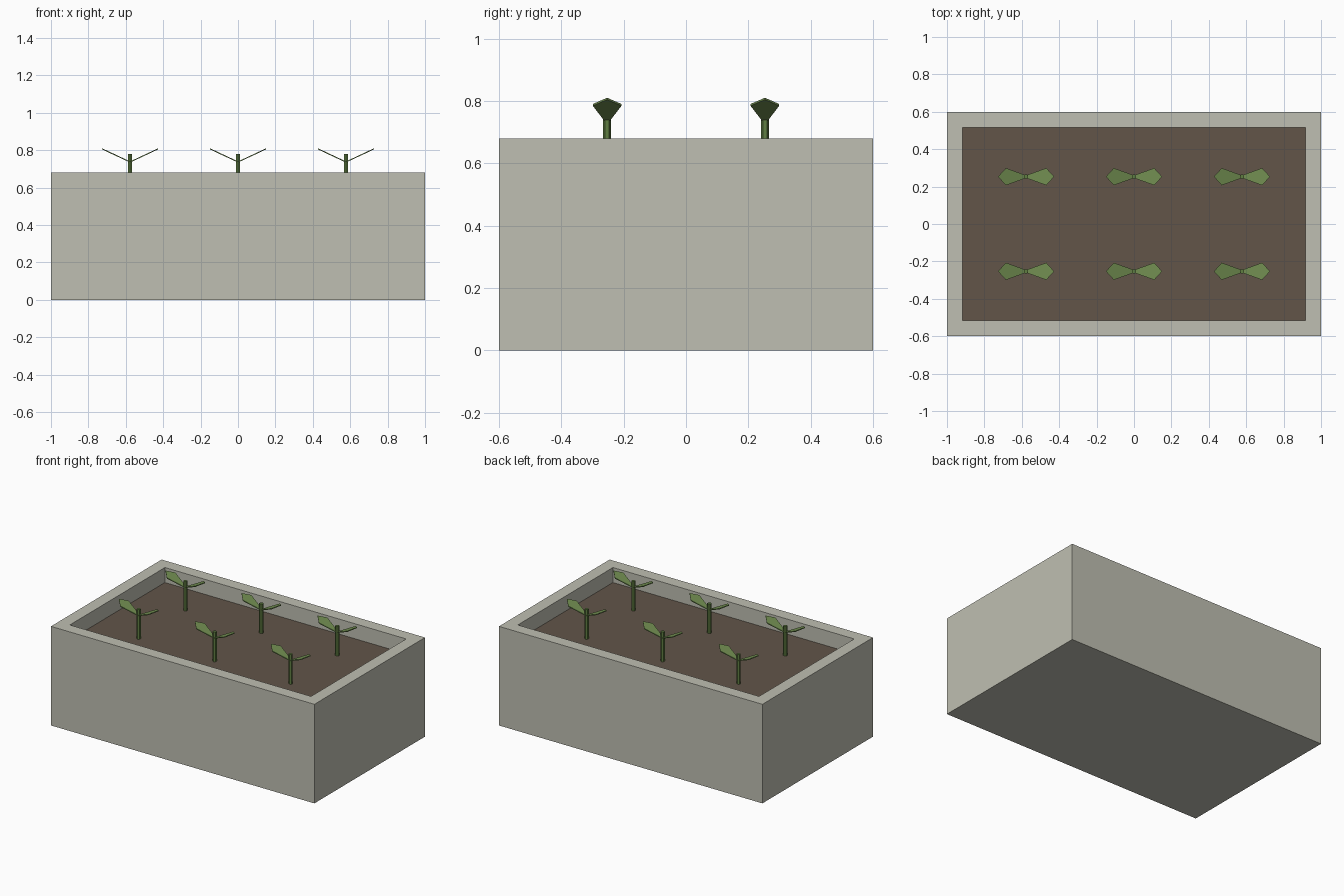
import bpy, bmesh
from mathutils import Vector

if "Cube" in bpy.data.objects:
    bpy.data.objects.remove(bpy.data.objects["Cube"])


def srgb(r, g, b):
    lin = [c / 255 / 12.92 if c / 255 <= 0.04045 else ((c / 255 + 0.055) / 1.055) ** 2.4 for c in (r, g, b)]
    return (*lin, 1.0)


def material(name, rgb):
    m = bpy.data.materials.new(name)
    m.diffuse_color = srgb(*rgb)
    m.use_nodes = True
    m.node_tree.nodes["Principled BSDF"].inputs["Base Color"].default_value = m.diffuse_color
    return m


stone = material("pale stone", (191, 191, 178))
earth = material("brown soil", (98, 85, 73))
stem_green = material("stem green", (96, 126, 66))
leaf_green = material("leaf green", (116, 145, 83))

LENGTH, WIDTH, HEIGHT, WALL = 2.0, 1.2, 0.68, 0.084
SOIL_Z, FLOOR_Z = 0.577, 0.1


def make_object(name, bm, mat):
    bmesh.ops.recalc_face_normals(bm, faces=bm.faces)
    mesh = bpy.data.meshes.new(name)
    bm.to_mesh(mesh)
    bm.free()
    mesh.materials.append(mat)
    ob = bpy.data.objects.new(name, mesh)
    bpy.context.collection.objects.link(ob)
    return ob


def box(size, z0, z1):
    bm = bmesh.new()
    bmesh.ops.create_cube(bm, size=1)
    bmesh.ops.scale(bm, vec=(size[0], size[1], z1 - z0), verts=bm.verts)
    bmesh.ops.translate(bm, vec=(0, 0, (z0 + z1) / 2), verts=bm.verts)
    return bm


# planter: box with its top inset and pushed down into a cavity
bm = box((LENGTH, WIDTH), 0, HEIGHT)
top = max(bm.faces, key=lambda f: f.calc_center_median().z)
bmesh.ops.inset_region(bm, faces=[top], thickness=WALL, use_even_offset=True)
hole = bmesh.ops.extrude_face_region(bm, geom=[top])
bmesh.ops.delete(bm, geom=[top], context='FACES_ONLY')
for v in hole["geom"]:
    if isinstance(v, bmesh.types.BMVert):
        v.co.z = FLOOR_Z
make_object("planter_box", bm, stone)

# soil filling the cavity
bm = box((LENGTH - 2 * WALL, WIDTH - 2 * WALL), FLOOR_Z, SOIL_Z)
make_object("soil", bm, earth)


def seedling(x, y, tag):
    # six-sided stem
    bm = bmesh.new()
    z0, z1 = SOIL_Z - 0.01, 0.78
    bmesh.ops.create_cone(bm, cap_ends=True, segments=6, radius1=0.013, radius2=0.013, depth=z1 - z0)
    bmesh.ops.translate(bm, vec=(x, y, (z0 + z1) / 2), verts=bm.verts)
    make_object("stem_" + tag, bm, stem_green)
    # pair of thin kite-shaped leaves rising outwards
    outline = [(0.005, -0.009, 0.739), (0.108, -0.046, 0.787), (0.15, 0, 0.807),
               (0.108, 0.046, 0.787), (0.005, 0.009, 0.739)]
    for side, label in ((-1, "left"), (1, "right")):
        bm = bmesh.new()
        face = bm.faces.new([bm.verts.new((x + side * px, y + py, pz - 0.003)) for px, py, pz in outline])
        ext = bmesh.ops.extrude_face_region(bm, geom=[face], use_keep_orig=True)
        lifted = [g for g in ext["geom"] if isinstance(g, bmesh.types.BMVert)]
        bmesh.ops.translate(bm, vec=Vector((0, 0, 0.006)), verts=lifted)
        make_object(f"leaf_{label}_{tag}", bm, leaf_green)


# two rows of three seedlings
for j, y in enumerate((-0.253, 0.253)):
    for i, x in enumerate((-0.577, 0, 0.577)):
        seedling(x, y, f"{j * 3 + i + 1}")
